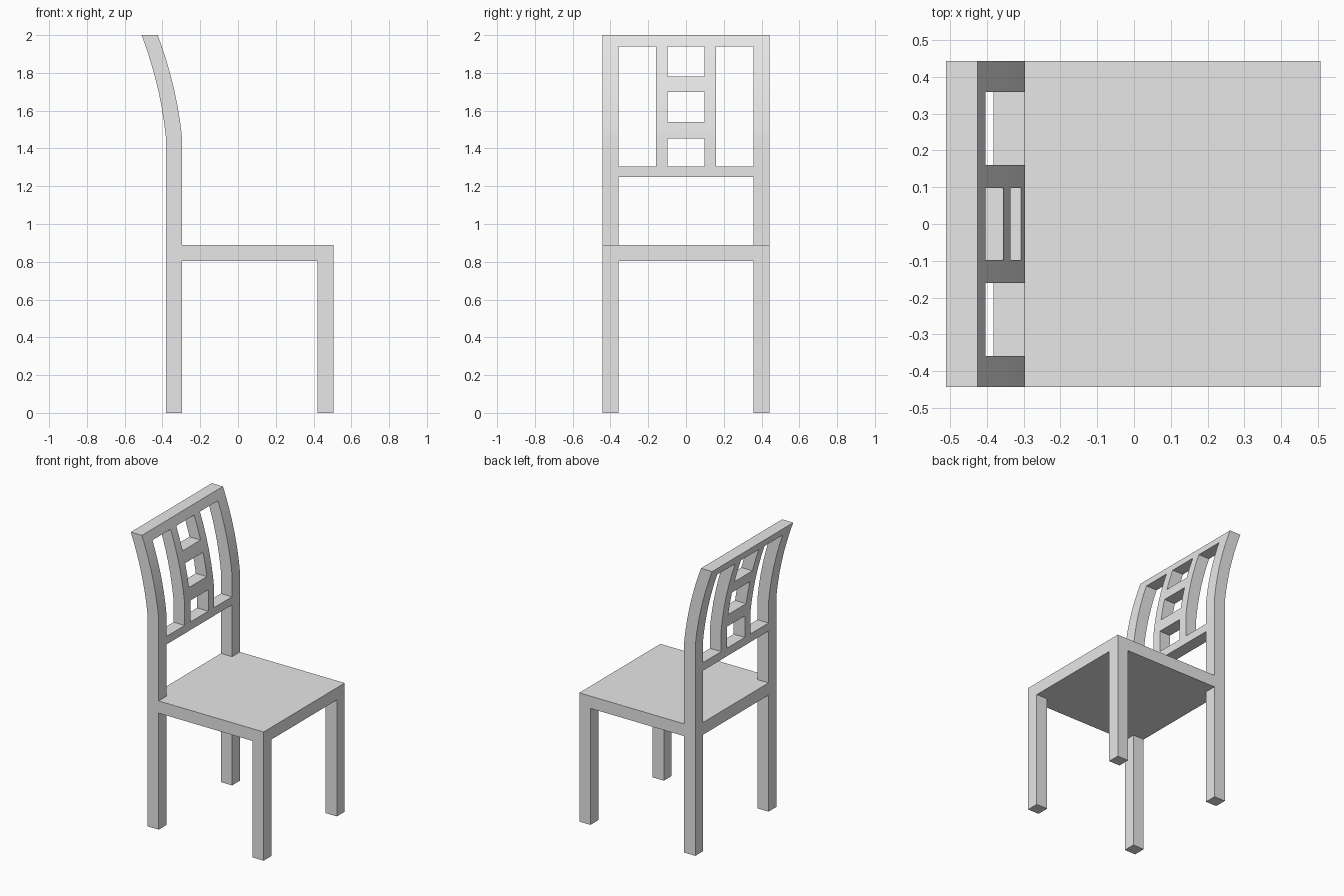
import bpy, bmesh
from mathutils import Vector

if "Cube" in bpy.data.objects:
    bpy.data.objects.remove(bpy.data.objects["Cube"])

grey = bpy.data.materials.new("plain grey")
grey.diffuse_color = (0.8, 0.8, 0.8, 1)
grey.use_nodes = True
grey.node_tree.nodes["Principled BSDF"].inputs["Base Color"].default_value = grey.diffuse_color

W = 0.443           # half width
POST = 0.358        # inner side of the posts
BACK, FRONT = -0.381, -0.296
SEAT_LOW, SEAT_TOP = 0.805, 0.89


def finish(bm, name):
    bmesh.ops.recalc_face_normals(bm, faces=bm.faces[:])
    mesh = bpy.data.meshes.new(name)
    bm.to_mesh(mesh)
    bm.free()
    mesh.materials.append(grey)
    ob = bpy.data.objects.new(name, mesh)
    bpy.context.collection.objects.link(ob)
    return ob


def box(name, lo, hi):
    bm = bmesh.new()
    bmesh.ops.create_cube(bm, size=1)
    for v in bm.verts:
        v.co = Vector([lo[i] + (v.co[i] + 0.5) * (hi[i] - lo[i]) for i in range(3)])
    return finish(bm, name)


# Seat slab and front legs
box("seat", (FRONT, -W, SEAT_LOW), (0.506, W, SEAT_TOP))
for side, a, b in (("right", -W, -POST), ("left", POST, W)):
    box("front_leg_" + side, (0.42, a, 0), (0.506, b, SEAT_LOW))

# Rear legs and openwork backrest: a grid with openings left out
ys = [-W, -POST, -0.16, -0.098, 0.098, 0.16, POST, W]
zs = [0, SEAT_LOW, SEAT_TOP, 1.248, 1.304, 1.452, 1.495, 1.54, 1.62, 1.70,
      1.78, 1.86, 1.94, 2.0]


def is_open(y, z):
    y = abs(y)
    if y > POST:
        return False
    if z < SEAT_LOW or SEAT_TOP < z < 1.248:        # below seat, lower gap
        return True
    if 1.304 < z < 1.94:
        if y > 0.16:                                # tall side windows
            return True
        if y < 0.098:                               # three small windows
            return z < 1.452 or 1.54 < z < 1.70 or z > 1.78
    return False


bm = bmesh.new()
grid = [[bm.verts.new((BACK, y, z)) for z in zs] for y in ys]
for i in range(len(ys) - 1):
    for j in range(len(zs) - 1):
        if not is_open((ys[i] + ys[i + 1]) / 2, (zs[j] + zs[j + 1]) / 2):
            bm.faces.new((grid[i][j], grid[i + 1][j], grid[i + 1][j + 1], grid[i][j + 1]))
bmesh.ops.delete(bm, geom=[v for v in bm.verts if not v.link_faces], context='VERTS')
out = bmesh.ops.extrude_face_region(bm, geom=bm.faces[:], use_keep_orig=True)
for v in out["geom"]:
    if isinstance(v, bmesh.types.BMVert):
        v.co.x = FRONT
# Sweep the upper part backwards
for v in bm.verts:
    h = max(0, v.co.z - 1.452)
    v.co.x -= 0.096 * h + 0.2545 * h * h
back = finish(bm, "backrest_and_rear_legs")

bpy.context.view_layer.objects.active = back
back.select_set(True)
bpy.ops.object.shade_smooth_by_angle()
